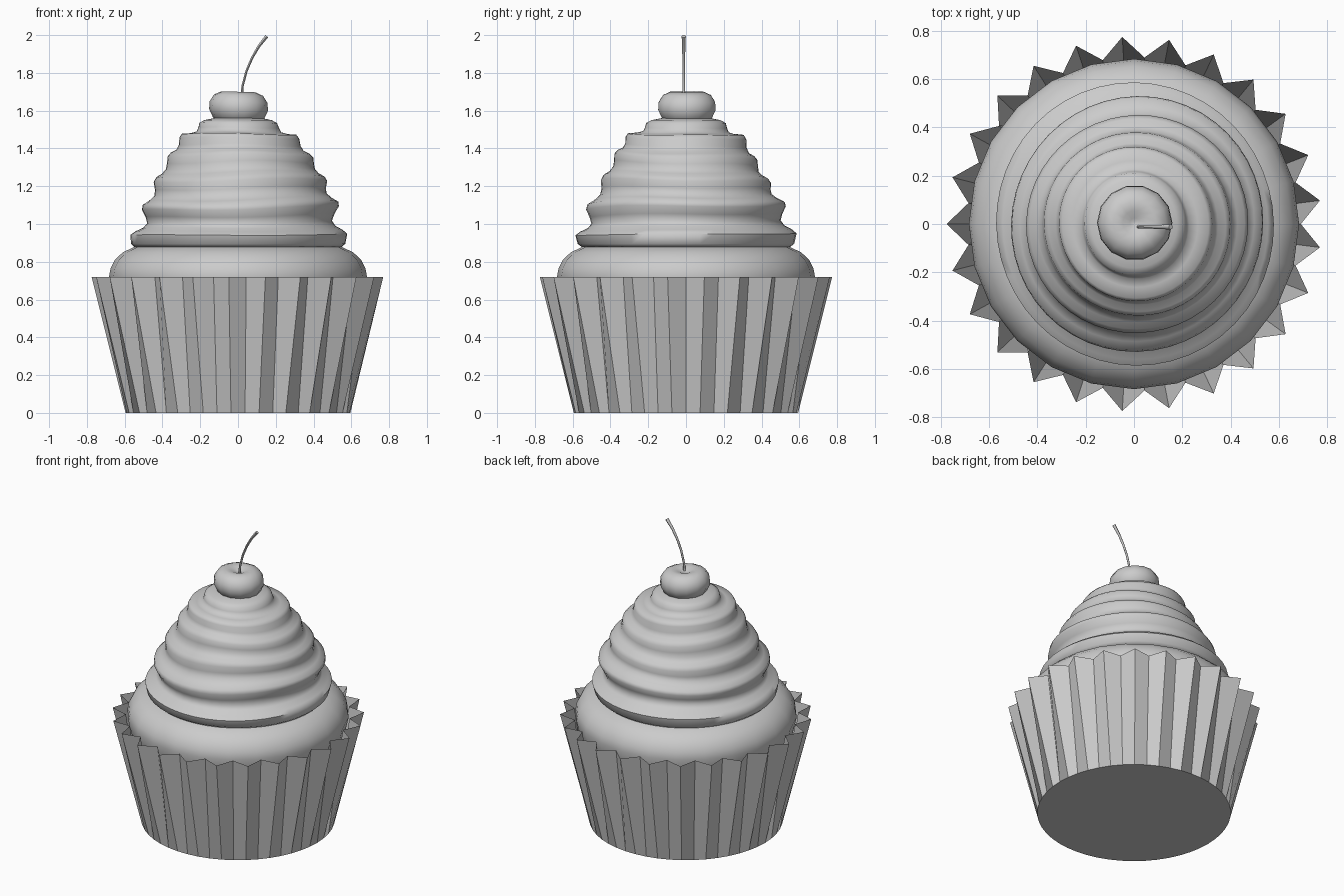
import bpy, bmesh, math
from math import sin, cos, pi

if "Cube" in bpy.data.objects:
    bpy.data.objects.remove(bpy.data.objects["Cube"])


def finish(name, bm, smooth=None):
    bmesh.ops.recalc_face_normals(bm, faces=bm.faces)
    me = bpy.data.meshes.new(name)
    bm.to_mesh(me)
    bm.free()
    ob = bpy.data.objects.new(name, me)
    bpy.context.collection.objects.link(ob)
    if smooth is not None:
        bpy.ops.object.select_all(action='DESELECT')
        ob.select_set(True)
        bpy.context.view_layer.objects.active = ob
        bpy.ops.object.shade_smooth_by_angle(angle=math.radians(smooth))
    return ob


def bridge(bm, a, b):
    n = len(a)
    for i in range(n):
        j = (i + 1) % n
        bm.faces.new((a[i], a[j], b[j], b[i]))


def lathe(name, profile, n, smooth, warp=lambda x, y, z, a: (x, y, z)):
    """Revolve (radius, z) points and cap both ends."""
    bm = bmesh.new()
    rings = []
    for r, z in profile:
        angles = [2 * pi * i / n for i in range(n)]
        rings.append([bm.verts.new(warp(r * cos(a), r * sin(a), z, a)) for a in angles])
    for a, b in zip(rings, rings[1:]):
        bridge(bm, a, b)
    bm.faces.new(rings[0])
    bm.faces.new(rings[-1])
    return finish(name, bm, smooth)


# Pleated paper wrapper: round base opening into 25 sharp pleats
PLEATS = 25
bm = bmesh.new()
base, rim = [], []
for i in range(PLEATS * 2):
    a = pi + pi * i / PLEATS
    r = 0.775 if i % 2 == 0 else 0.69
    base.append(bm.verts.new((0.595 * cos(a), 0.595 * sin(a), 0)))
    rim.append(bm.verts.new((r * cos(a), r * sin(a), 0.72)))
bridge(bm, base, rim)
bm.faces.new(base)
finish("wrapper", bm)

# Sponge dome bulging out of the wrapper
lathe("cake", [(0.645, 0.55), (0.67, 0.66), (0.683, 0.72), (0.675, 0.765), (0.652, 0.81),
               (0.61, 0.85), (0.55, 0.878), (0.45, 0.89)], 24, 50)


# Frosting: piped layers, slightly shifted and wavy
def wobble(x, y, z, a):
    t = max(0, min(1, (z - 0.88) / 0.2)) * max(0, min(1, (1.56 - z) / 0.2))
    w = 0.012 * sin(a + 7 * z) + 0.006 * sin(3 * a + 9 * z)
    s = 1 + 0.012 * sin(2 * a + 11 * z)
    return x * s + 0.013 * t, y * s, z + w * t


frosting = [(0.45, 0.875), (0.55, 0.878), (0.57, 0.895), (0.58, 0.945), (0.555, 0.965),
            (0.515, 0.985), (0.495, 1.01), (0.505, 1.045), (0.525, 1.085), (0.52, 1.11),
            (0.485, 1.13), (0.455, 1.155), (0.45, 1.185), (0.455, 1.225), (0.44, 1.25),
            (0.41, 1.267), (0.39, 1.29), (0.385, 1.32), (0.382, 1.355), (0.365, 1.375),
            (0.335, 1.39), (0.322, 1.415), (0.318, 1.455), (0.305, 1.475), (0.26, 1.478),
            (0.225, 1.488), (0.215, 1.51), (0.208, 1.535), (0.18, 1.55), (0.12, 1.562)]
lathe("frosting", frosting, 48, 60, wobble)

# Cherry with a dimple on top
lathe("cherry", [(0.05, 1.53), (0.10, 1.535), (0.135, 1.56), (0.156, 1.605), (0.153, 1.645),
                 (0.13, 1.682), (0.09, 1.70), (0.05, 1.694), (0.02, 1.68), (0.004, 1.676)],
      14, 60, lambda x, y, z, a: (x + 0.003, y + 0.005, z - 0.03 * x))

# Thin bent stem
cu = bpy.data.curves.new("cherry_stem", 'CURVE')
cu.dimensions = '3D'
cu.bevel_depth = 0.01
cu.bevel_resolution = 1
cu.use_fill_caps = True
path = [(0.018, 1.66, 0.8), (0.024, 1.73, 0.7), (0.045, 1.81, 0.7),
        (0.075, 1.88, 0.75), (0.11, 1.94, 0.85), (0.152, 1.994, 1.1)]
sp = cu.splines.new('POLY')
sp.points.add(len(path) - 1)
for p, (x, z, r) in zip(sp.points, path):
    p.co = (x, -0.012, z, 1)
    p.radius = r
stem = bpy.data.objects.new("cherry_stem", cu)
bpy.context.collection.objects.link(stem)
bpy.ops.object.select_all(action='DESELECT')
stem.select_set(True)
bpy.context.view_layer.objects.active = stem
bpy.ops.object.convert(target='MESH')
bpy.ops.object.shade_smooth_by_angle(angle=math.radians(60))
